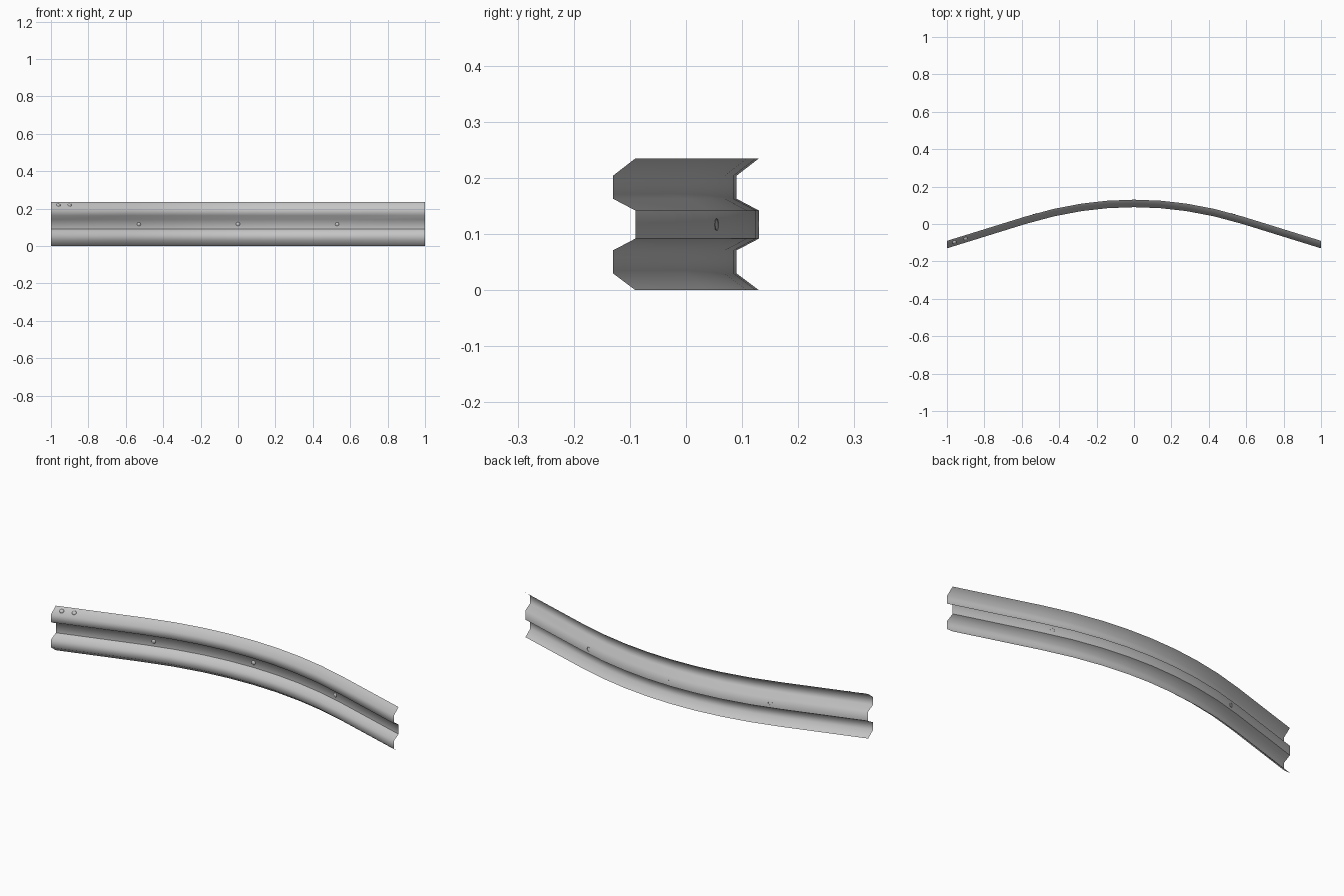
import bpy, bmesh
from mathutils import Vector

if "Cube" in bpy.data.objects:
    bpy.data.objects.remove(bpy.data.objects["Cube"])

steel = bpy.data.materials.new("galvanised_steel")
steel.use_nodes = True
colour = (0.55, 0.55, 0.55, 1)
steel.diffuse_color = colour
steel.node_tree.nodes["Principled BSDF"].inputs["Base Color"].default_value = colour

BEND, SLOPE, DEPTH = 0.58, 0.31, 0.02


def path_y(x):
    """Round bend in the middle running into straight ends."""
    a = abs(x)
    if a < BEND:
        return 0.11 - SLOPE * a * a / (2 * BEND)
    return 0.11 - SLOPE * (a - BEND / 2)


def finish(bm, name):
    mesh = bpy.data.meshes.new(name)
    bm.to_mesh(mesh)
    bm.free()
    mesh.materials.append(steel)
    for p in mesh.polygons:
        p.use_smooth = True
    obj = bpy.data.objects.new(name, mesh)
    bpy.context.collection.objects.link(obj)
    return obj


# Corrugated sheet: (side, height), side -1 is the front ridge, 1 the valley
profile = [(1, 0.0), (-1, 0.03), (-1, 0.071), (1, 0.092),
           (1, 0.142), (-1, 0.163), (-1, 0.204), (1, 0.235)]
half = [0.14, 0.28, 0.43, 0.58, 1.0]
stations = [-x for x in reversed(half)] + [0.0] + half

bm = bmesh.new()
rings = [[bm.verts.new((x, path_y(x) + s * DEPTH, z)) for s, z in profile]
         for x in stations]
for a, b in zip(rings, rings[1:]):
    for i in range(len(profile) - 1):
        bm.faces.new((a[i], b[i], b[i + 1], a[i + 1]))
# Pressed seam along the lower edge of the valley
seam = [e for e in bm.edges if all(abs(v.co.z - 0.092) < 0.001 for v in e.verts)]
bmesh.ops.split_edges(bm, edges=seam)
finish(bm, "rail_sheet")


# Low domed bolt heads
def bolt(name, x, side, z, normal):
    bm = bmesh.new()
    bmesh.ops.create_uvsphere(bm, u_segments=12, v_segments=8, radius=0.011)
    low = [v for v in bm.verts if v.co.z < -0.001]
    bmesh.ops.delete(bm, geom=low, context='VERTS')
    for v in bm.verts:
        v.co.z *= 0.6
    obj = finish(bm, name)
    obj.location = (x, path_y(x) + side * DEPTH, z)
    obj.rotation_euler = Vector(normal).to_track_quat('Z', 'Y').to_euler()


for i, x in enumerate((-0.53, 0.0, 0.53)):
    tilt = (path_y(x + 0.01) - path_y(x - 0.01)) / 0.02
    bolt(f"valley_bolt_{i + 1}", x, 1, 0.117, (tilt, -1, 0))
for i, x in enumerate((-0.96, -0.9)):
    bolt(f"flange_bolt_{i + 1}", x, 0, 0.2195, (SLOPE * 0.6, -0.6, 0.8))
